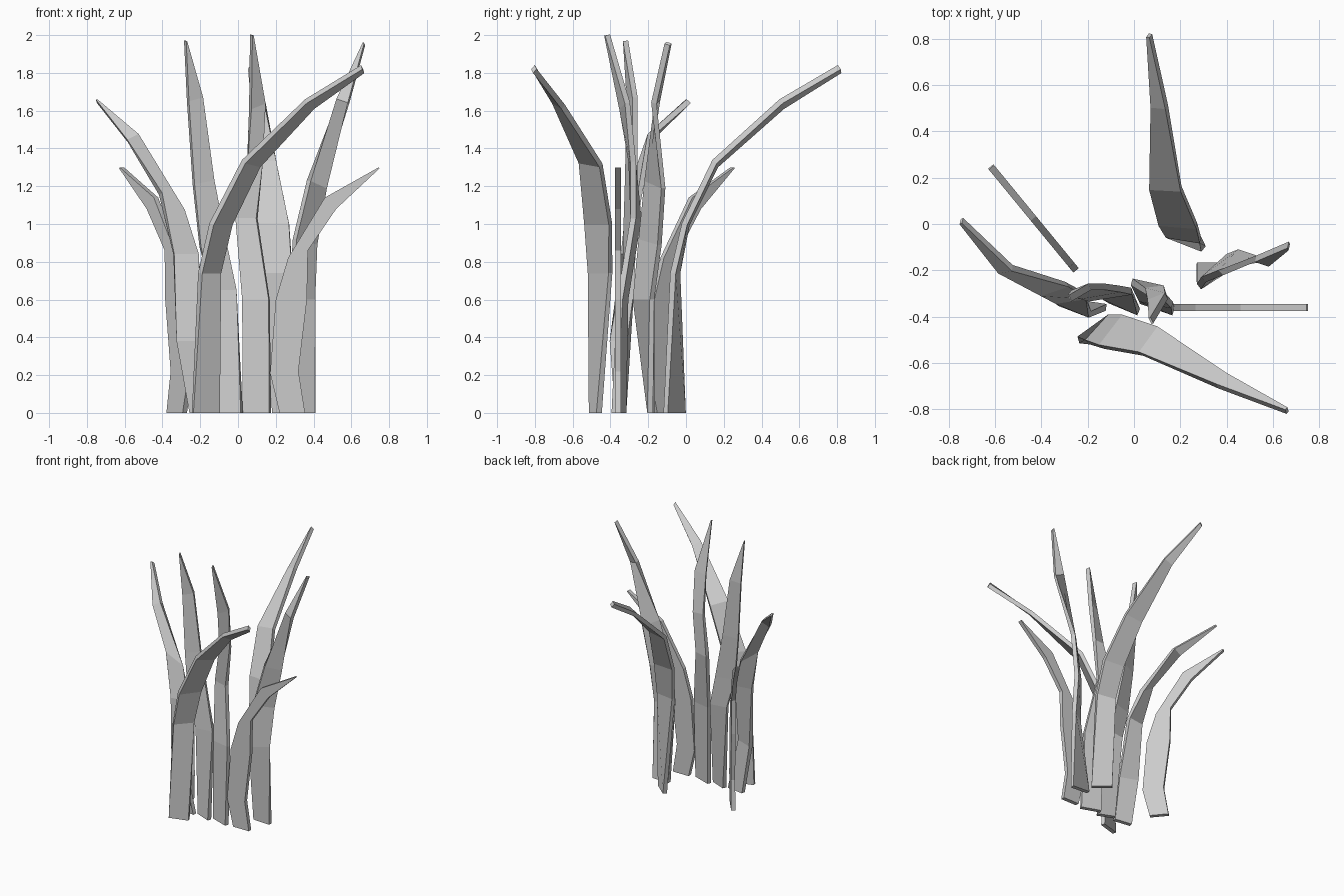
import bpy, bmesh, math
from mathutils import Vector

cube = bpy.data.objects.get("Cube")
if cube:
    bpy.data.objects.remove(cube, do_unlink=True)

# One plain grey for every blade
grey = bpy.data.materials.new("plain_grey")
grey.use_nodes = True
colour = (0.6, 0.6, 0.6, 1)
grey.diffuse_color = colour
grey.node_tree.nodes["Principled BSDF"].inputs["Base Color"].default_value = colour

THICKNESS = 0.03


def grass_mesh(name, sections):
    """Thick ribbon; each section is two edge points given as x, y, z, x, y, (z)."""
    edges = []
    for section in sections:
        first = Vector(section[:3])
        last_height = section[5] if len(section) > 5 else section[2]
        second = Vector((section[3], section[4], last_height))
        edges.append((first, second))
    middles = [(first + second) / 2 for first, second in edges]

    bm = bmesh.new()
    rings = []
    last = len(edges) - 1
    for i, (first, second) in enumerate(edges):
        tangent = middles[min(i + 1, last)] - middles[max(i - 1, 0)]
        # The narrow tip borrows the direction of the section before it
        source = edges[i - 1] if i == last else edges[i]
        across = source[1] - source[0]
        normal = across.cross(tangent).normalized()
        if i == 0:
            normal.z = 0
            normal.normalize()
        shift = normal * THICKNESS / 2
        corners = (first - shift, second - shift, second + shift, first + shift)
        rings.append([bm.verts.new(corner) for corner in corners])

    for lower, upper in zip(rings, rings[1:]):
        for k in range(4):
            n = (k + 1) % 4
            bm.faces.new((lower[k], lower[n], upper[n], upper[k]))
    bm.faces.new(rings[0])
    bm.faces.new(rings[-1])
    bmesh.ops.recalc_face_normals(bm, faces=bm.faces)
    mesh = bpy.data.meshes.new(name)
    bm.to_mesh(mesh)
    bm.free()
    mesh.materials.append(grey)
    return mesh


def plant(name, mesh, place=(0, 0, 0), turn=0):
    blade = bpy.data.objects.new(name, mesh)
    blade.location = place
    blade.rotation_euler.z = math.radians(turn)
    bpy.context.scene.collection.objects.link(blade)


# Long arching blade, used at the front and at the back
arching = grass_mesh("arching_blade", [
    (-.07, -.02, 0, .07, .02),
    (-.03, -.03, .74, .07, .08),
    (.03, -.05, 1, .13, .08),
    (.2, -.08, 1.33, .28, .03, 1.31),
    (.53, -.22, 1.65, .57, -.17, 1.62),
    (.825, -.33, 1.83, .835, -.32, 1.81),
])
plant("front_arching_blade", arching, (-.17, -.48, 0))
plant("back_arching_blade", arching, (.245, -.06, 0), 123)

# Short flat blade bent in a single plane, used on both sides
outline = [
    (.05, 0, .185, 0),
    (0, .21, .15, .22),
    (.03, .6, .195, .6),
    (.095, .82, .2, .86),
    (.29, 1.14, .35, 1.08),
    (.575, 1.3, .58, 1.295),
]
short = grass_mesh("short_blade", [(a, 0, b, c, 0, d) for a, b, c, d in outline])
plant("left_short_blade", short, (.17, -.36, 0))
plant("right_short_blade", short, (-.25, -.2, 0), 129.4)

# Tall blade leaning to the left
plant("left_tall_blade", grass_mesh("left_tall_blade", [
    (.27, -.18, 0, .41, -.19),
    (.28, -.27, .6, .4, -.18),
    (.3, -.24, .92, .41, -.14, .89),
    (.375, -.21, 1.23, .46, -.12, 1.19),
    (.525, -.15, 1.66, .585, -.17, 1.64),
    (.665, -.09, 1.96, .67, -.1, 1.95),
]))

# Tall blade leaning to the right
plant("right_tall_blade", grass_mesh("right_tall_blade", [
    (-.1, -.33, 0, .02, -.38),
    (-.14, -.31, .65, -.01, -.29),
    (-.2, -.32, .88, -.06, -.28),
    (-.235, -.31, 1.21, -.13, -.27, 1.23),
    (-.265, -.3, 1.65, -.19, -.27, 1.67),
    (-.28, -.32, 1.97, -.275, -.32),
]))

# Tall upright blade in the middle
plant("middle_tall_blade", grass_mesh("middle_tall_blade", [
    (.03, -.33, 0, .17, -.38),
    (.025, -.32, .6, .165, -.35),
    (-.01, -.25, 1.03, .1, -.28),
    (.05, -.29, 1.33, .13, -.28),
    (.065, -.34, 1.61, .14, -.31, 1.64),
    (.07, -.42, 2, .077, -.415),
]))

# Wide blade curving out to the right
plant("right_curved_blade", grass_mesh("right_curved_blade", [
    (-.255, -.34, 0, -.12, -.36),
    (-.32, -.34, .38, -.19, -.39),
    (-.34, -.33, .84, -.21, -.31),
    (-.41, -.3, 1.16, -.29, -.26, 1.07),
    (-.585, -.2, 1.44, -.525, -.19, 1.47),
    (-.75, .01, 1.65, -.74, .015),
]))
